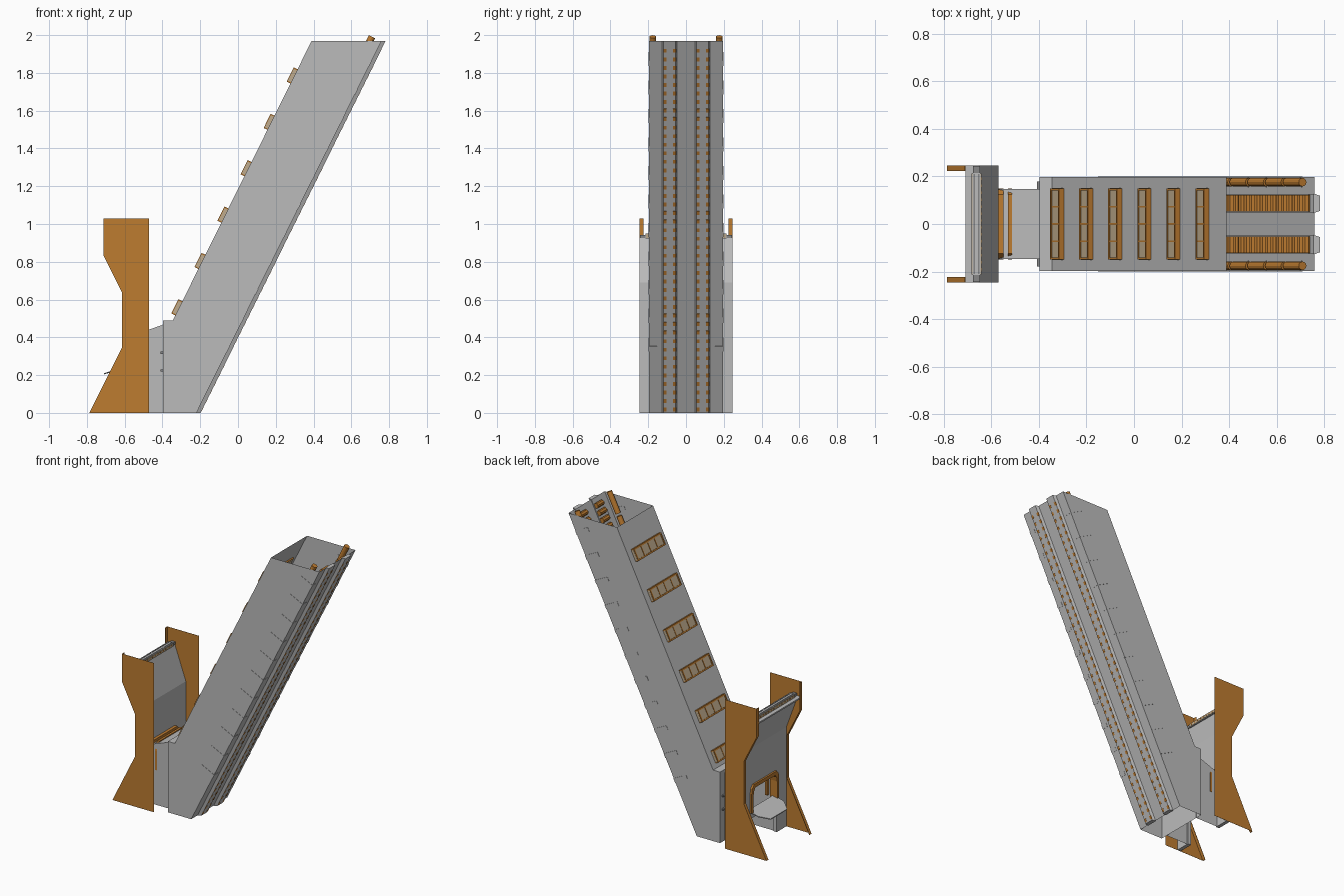
import bpy, bmesh, math
from mathutils import Matrix, Vector

if "Cube" in bpy.data.objects:
    bpy.data.objects.remove(bpy.data.objects["Cube"])


def material(name, rgb):
    m = bpy.data.materials.new(name)
    m.diffuse_color = (*rgb, 1)
    m.use_nodes = True
    m.node_tree.nodes["Principled BSDF"].inputs["Base Color"].default_value = m.diffuse_color
    return m


GREY = material("light grey metal", (0.5, 0.5, 0.5))
DARK = material("dark grey metal", (0.24, 0.24, 0.24))
ORANGE = material("orange brown", (0.51, 0.2, 0.03))
TAN = material("tan panel", (0.52, 0.41, 0.27))

U = Vector((0.98, 0, 1.97)).normalized()      # up the slope
N = Vector((-U.z, 0, U.x))                    # into the casing from its underside
BASE = Vector((-0.22, 0, 0))


def slope(s, y, d):
    """Frame on the sloping underside: local x = along, y = across, z = inward."""
    p = BASE + U * s + N * d
    return Matrix(((U.x, 0, N.x, p.x), (0, 1, 0, y), (U.z, 0, N.z, p.z), (0, 0, 0, 1)))


def finish(name, bm, mat):
    bmesh.ops.recalc_face_normals(bm, faces=bm.faces)
    me = bpy.data.meshes.new(name)
    bm.to_mesh(me)
    bm.free()
    me.materials.append(mat)
    ob = bpy.data.objects.new(name, me)
    bpy.context.collection.objects.link(ob)
    return ob


def add_box(bm, size, m):
    bmesh.ops.create_cube(bm, size=1, matrix=m @ Matrix.Diagonal((*size, 1)))


def add_prism(bm, pts, offset, caps=(True, True)):
    """Sweep a closed polygon along an offset vector."""
    a = [bm.verts.new(p) for p in pts]
    b = [bm.verts.new(Vector(p) + Vector(offset)) for p in pts]
    n = len(a)
    for i in range(n):
        bm.faces.new((a[i], a[(i + 1) % n], b[(i + 1) % n], b[i]))
    if caps[0]:
        bm.faces.new(a)
    if caps[1]:
        bm.faces.new(b)


def xz_prism(bm, pts, y0, y1):
    add_prism(bm, [(x, y0, z) for x, z in pts], (0, y1 - y0, 0))


def block(name, x, y, z, mat):
    bm = bmesh.new()
    c = Matrix.Translation([(r[0] + r[1]) / 2 for r in (x, y, z)])
    add_box(bm, [r[1] - r[0] for r in (x, y, z)], c)
    return finish(name, bm, mat)


# sloping casing, open at the top and the bottom
bm = bmesh.new()
outline = [(-0.398, 0), (-0.22, 0), (0.76, 1.97), (0.39, 1.97), (-0.345, 0.49), (-0.398, 0.49)]
add_prism(bm, [(x, -0.197, z) for x, z in outline], (0, 0.394, 0))
ends = [f for f in bm.faces if f.calc_center_median().z > 1.96 or f.calc_center_median().z < 0.01]
bmesh.ops.delete(bm, geom=ends, context='FACES')
finish("casing", bm, GREY)

# twin rails on the underside, with pins outside and rungs inside
rails, pins, rungs = bmesh.new(), bmesh.new(), bmesh.new()
for side in (-1, 1):
    c = 0.087 * side
    add_prism(rails, [(-0.225, c - 0.04, 0), (-0.22, c - 0.04, 0), (-0.198, c - 0.032, 0),
                      (-0.198, c + 0.032, 0), (-0.22, c + 0.04, 0), (-0.225, c + 0.04, 0)],
              (0.98, 0, 1.97))
    for i in range(43):
        s = 0.03 + i * 0.0505
        for dy in (-0.024, 0.026):
            add_box(pins, (0.022, 0.016, 0.012), slope(s, c + dy, -0.0147))
        bmesh.ops.create_cone(rungs, cap_ends=True, segments=8, radius1=0.018, radius2=0.018,
                              depth=0.07, matrix=slope(s, c, 0.014) @ Matrix.Rotation(math.pi / 2, 4, 'X'))
finish("underside_rails", rails, GREY)
finish("rail_pins", pins, ORANGE)
finish("inner_rungs", rungs, ORANGE)

# rods inside both side walls and the straps outside that hold them
rods, straps = bmesh.new(), bmesh.new()
for side in (-1, 1):
    for i in range(13):
        s = 2.122 - i * 0.168
        bmesh.ops.create_cone(rods, cap_ends=True, segments=12, radius1=0.018, radius2=0.018,
                              depth=0.15, matrix=slope(s, 0.176 * side, 0.055) @ Matrix.Rotation(math.pi / 2, 4, 'Y'))
    for i in range(11):
        s = (0.34 + i * 0.151) / U.z
        add_box(straps, (0.03, 0.003, 0.105), slope(s, 0.1975 * side, 0.053))
        add_box(straps, (0.03, 0.045, 0.003), slope(s, 0.1765 * side, 0))
finish("inner_rods", rods, ORANGE)
finish("side_straps", straps, GREY)

# six framed windows up the upper face, with tan panes and tan end plates
frames, panes = bmesh.new(), bmesh.new()
d0 = (Vector((0.39, 0, 1.97)) - BASE).dot(N)
for i in range(6):
    p = Vector((-0.312 + 0.1222 * i, 0, 0.553 + 0.2455 * i)) - BASE
    s = p.dot(U)
    for e in (-1, 1):
        add_box(frames, (0.01, 0.3, 0.03), slope(s + e * 0.037, 0, d0 + 0.007))
        add_box(frames, (0.084, 0.01, 0.03), slope(s, e * 0.145, d0 + 0.007))
        add_box(panes, (0.07, 0.002, 0.024), slope(s, e * 0.1505, d0 + 0.006))
    for k in (-1, 0, 1):
        add_box(frames, (0.07, 0.007, 0.026), slope(s, k * 0.072, d0 + 0.007))
    add_box(panes, (0.07, 0.285, 0.03), slope(s, 0, d0 + 0.003))
finish("window_frames", frames, ORANGE)
finish("window_panes", panes, TAN)

# hopper side sheets with an inward lip along the outer edge
sheet = [(-0.47, 1.03), (-0.713, 1.03), (-0.713, 0.835), (-0.615, 0.64), (-0.615, 0.345), (-0.787, 0)]
for side, label in ((-1, "front"), (1, "back")):
    bm = bmesh.new()
    xz_prism(bm, sheet + [(-0.47, 0)], 0.2455 * side, 0.2465 * side)
    lip = sheet[1:]
    inner = [(x + 0.003, z) for x, z in lip]
    for i in range(len(lip) - 1):
        xz_prism(bm, [lip[i], lip[i + 1], inner[i + 1], inner[i]], 0.224 * side, 0.246 * side)
    finish(label + "_side_sheet", bm, ORANGE)

# cranked hopper wall with a lip at the top and an opening low down
bm = bmesh.new()
xz_prism(bm, [(-0.71, 0.915), (-0.71, 0.925), (-0.655, 0.925), (-0.57, 0.69), (-0.57, 0.415),
              (-0.595, 0.415), (-0.595, 0.685), (-0.68, 0.915)], -0.2452, 0.2452)
for side in (-1, 1):
    xz_prism(bm, [(-0.57, 0), (-0.57, 0.415), (-0.595, 0.415), (-0.595, 0)], 0.14 * side, 0.2452 * side)
xz_prism(bm, [(-0.57, 0.2), (-0.57, 0.24), (-0.595, 0.24), (-0.595, 0.2)], -0.14, 0.14)
finish("hopper_wall", bm, GREY)

# slotted bar along the top of the hopper wall
block("top_bar", (-0.68, -0.645), (-0.215, 0.215), (0.922, 0.949), GREY)
block("top_bar_face", (-0.683, -0.642), (-0.212, 0.212), (0.925, 0.946), TAN)
bm = bmesh.new()
for i in range(14):
    add_box(bm, (0.044, 0.01, 0.008), Matrix.Translation((-0.6625, -0.19 + i * 0.38 / 13, 0.936)))
finish("bar_slots", bm, ORANGE)
bm = bmesh.new()
for x in (-0.672, -0.653):
    add_box(bm, (0.007, 0.42, 0.004), Matrix.Translation((x, 0, 0.949)))
for side in (-1, 1):
    add_box(bm, (0.03, 0.03, 0.018), Matrix.Translation((-0.662, 0.229 * side, 0.934)))
finish("bar_strips_and_brackets", bm, DARK)

# neck joining hopper and casing, open at the hopper end and underneath
bm = bmesh.new()
add_prism(bm, [(-0.57, -0.148, 0), (-0.57, -0.148, 0.405), (-0.57, 0.148, 0.405), (-0.57, 0.148, 0)],
          (0.175, 0, 0), caps=(False, True))
for v in bm.verts:
    if v.co.x > -0.5 and v.co.z > 0.1:
        v.co.z = 0.468
floor = [f for f in bm.faces if f.calc_center_median().z < 0.01]
bmesh.ops.delete(bm, geom=floor, context='FACES')
finish("neck", bm, GREY)

# orange arch around the opening, and a second band behind it
for name, x0, x1 in (("opening_arch", -0.607, -0.55), ("inner_arch", -0.53, -0.514)):
    bm = bmesh.new()
    outer = [(-0.15, 0.24), (-0.15, 0.375), (-0.144, 0.408), (-0.125, 0.432),
             (0.125, 0.432), (0.144, 0.408), (0.15, 0.375), (0.15, 0.24)]
    inner = [(y * 0.86, 0.24 + (z - 0.24) * 0.87) for y, z in outer]
    for i in range(len(outer) - 1):
        ring = [outer[i], outer[i + 1], inner[i + 1], inner[i]]
        add_prism(bm, [(x0, y, z) for y, z in ring], (x1 - x0, 0, 0))
    finish(name, bm, ORANGE)

# feed tray under the opening
bm = bmesh.new()
tray = [(-0.57, -0.14, 0.25), (-0.65, -0.14, 0.23), (-0.71, -0.09, 0.21),
        (-0.71, 0.09, 0.21), (-0.65, 0.14, 0.23), (-0.57, 0.14, 0.25)]
add_prism(bm, tray, (0, 0, -0.006))
finish("feed_tray", bm, GREY)

# small latches on the seam between neck and casing
bm = bmesh.new()
for side in (-1, 1):
    for z in (0.225, 0.318):
        add_box(bm, (0.018, 0.03, 0.012), Matrix.Translation((-0.4, 0.163 * side, z)))
finish("seam_latches", bm, DARK)
